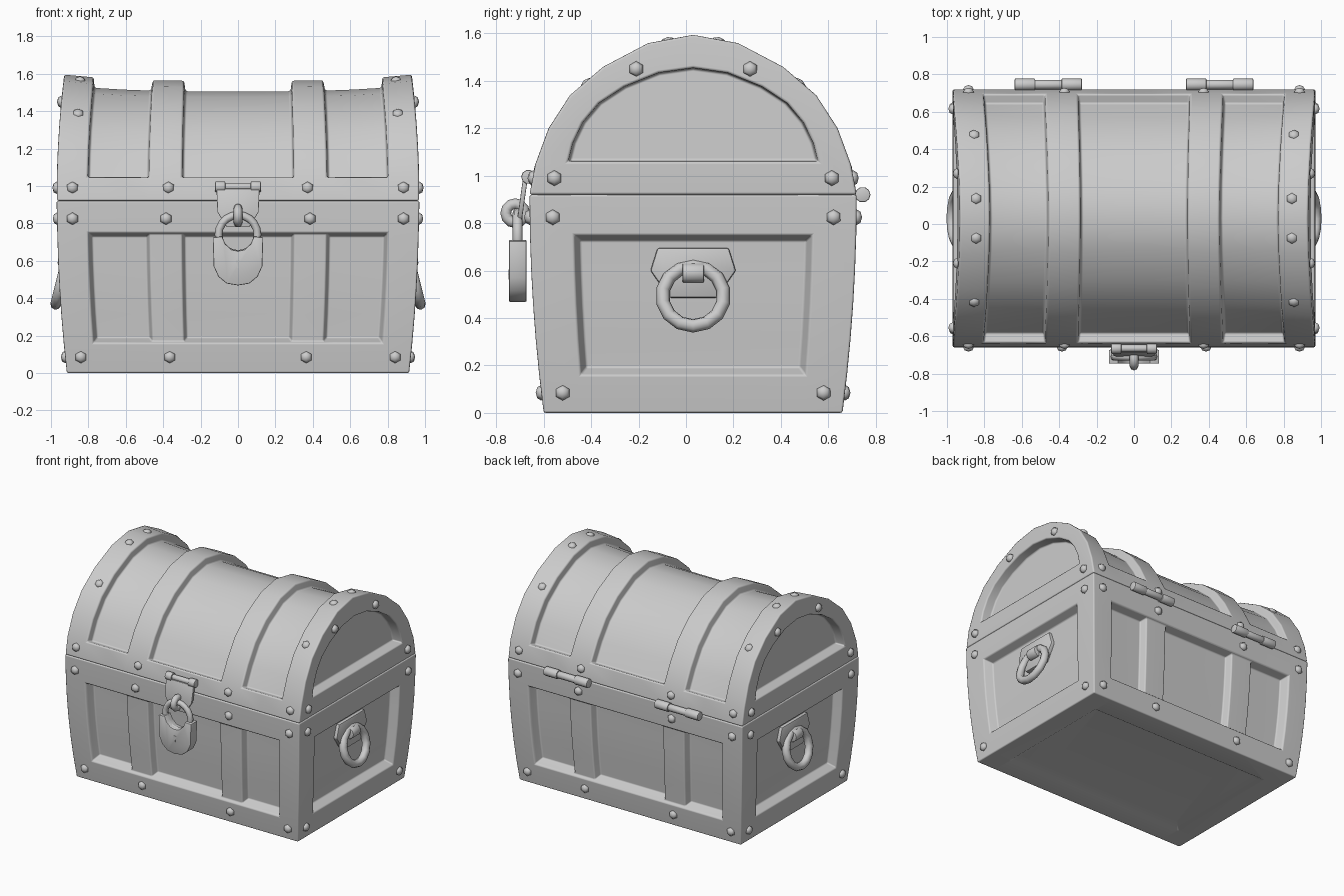
import bpy, bmesh
from math import pi, radians
from mathutils import Vector, Matrix

if "Cube" in bpy.data.objects:
    bpy.data.objects.remove(bpy.data.objects["Cube"])

CY = 0.03          # chest centre in y
SEAM = 0.92        # height where lid meets body


def finish(bm, name, angle=35, bevel=0.0):
    bmesh.ops.recalc_face_normals(bm, faces=bm.faces)
    if bevel:
        sharp = [e for e in bm.edges if len(e.link_faces) == 2 and e.calc_face_angle() > 0.65]
        bmesh.ops.bevel(bm, geom=sharp, offset=bevel, segments=2, profile=0.5,
                        affect='EDGES', clamp_overlap=False)
    me = bpy.data.meshes.new(name)
    bm.to_mesh(me)
    bm.free()
    ob = bpy.data.objects.new(name, me)
    bpy.context.collection.objects.link(ob)
    smooth(ob, angle)
    return ob


def smooth(ob, angle=35):
    bpy.ops.object.select_all(action='DESELECT')
    ob.select_set(True)
    bpy.context.view_layer.objects.active = ob
    bpy.ops.object.shade_smooth_by_angle(angle=radians(angle))


def weight_normals(ob):
    ob.modifiers.new("even_shading", 'WEIGHTED_NORMAL').keep_sharp = True


def prism(name, outline, depth, place, bevel=0.0):
    """Extrude a 2D outline; place(a, b, d) maps it to the world."""
    bm = bmesh.new()
    n = len(outline)
    lo = [bm.verts.new(place(a, b, 0)) for a, b in outline]
    hi = [bm.verts.new(place(a, b, depth)) for a, b in outline]
    bm.faces.new(lo)
    bm.faces.new(hi)
    for i in range(n):
        j = (i + 1) % n
        bm.faces.new((lo[i], lo[j], hi[j], hi[i]))
    return finish(bm, name, bevel=bevel)


def torus(name, loc, rot, major, minor, seg=16):
    bpy.ops.mesh.primitive_torus_add(location=loc, rotation=rot, major_radius=major,
                                     minor_radius=minor, major_segments=seg, minor_segments=8)
    bpy.context.object.name = name
    smooth(bpy.context.object, 60)


def rod(name, centre, parts):
    """Cylinders along x: (offset, length, radius)."""
    bm = bmesh.new()
    for off, length, r in parts:
        m = Matrix.Translation(Vector(centre) + Vector((off, 0, 0))) @ Matrix.Rotation(pi / 2, 4, 'Y')
        bmesh.ops.create_cone(bm, cap_ends=True, segments=10, radius1=r, radius2=r, depth=length, matrix=m)
    return finish(bm, name, 40, 0.006)


def curve(z):
    return 1 - (1 - z / SEAM) ** 2


def hx(z):
    return 0.915 + 0.053 * curve(z) if z <= SEAM else 0.97 - 0.04 * ((z - SEAM) / 0.67) ** 2


def hy(z):
    return 0.63 + 0.06 * curve(z)


# Body: tapered box with recessed panels between frame and bands
bm = bmesh.new()
bmesh.ops.create_cube(bm, size=2)
for v in bm.verts:
    v.co.z = (v.co.z + 1) * SEAM / 2
cuts = ((0, (-.83, -.49, -.31, .31, .49, .83)), (1, (-.73, .73)), (2, (.16, .31, .455, .6, .75)))
for axis, places in cuts:
    for p in places:
        co = Vector((0, 0, 0))
        no = Vector((0, 0, 0))
        co[axis], no[axis] = p, 1
        bmesh.ops.bisect_plane(bm, geom=bm.verts[:] + bm.edges[:] + bm.faces[:], plane_co=co, plane_no=no)
bm.normal_update()
field, cells, ends, base = [], [], [], []
for f in bm.faces:
    c, n = f.calc_center_median(), f.normal
    inside = .16 < c.z < .75
    if abs(n.y) > .9 and abs(c.x) < .83 and inside:
        field.append(f)
        if not .31 < abs(c.x) < .49:
            cells.append(f)
    elif abs(n.x) > .9 and abs(c.y) < .73 and inside:
        ends.append(f)
    elif n.z < -.9 and abs(c.x) < .83 and abs(c.y) < .78:
        base.append(f)
for v in bm.verts:
    z = v.co.z
    v.co = (v.co.x * hx(z), CY + v.co.y * hy(z), z)
for faces, thick, depth in ((field, .006, .018), (cells, .015, .052), (ends, .025, .065), (base, .05, .03)):
    bm.normal_update()
    bmesh.ops.inset_region(bm, faces=faces, thickness=thick, depth=-depth, use_even_offset=True)
weight_normals(finish(bm, "chest_body", 60, bevel=.009))

# Lid: arched rings swept along x, sunken between the bands and at the ends
half = [(.69, .92), (.665, 1.05), (.61, 1.2), (.52, 1.34), (.38, 1.46), (.19, 1.56)]
arch = half + [(0, 1.595)] + [(-y, z) for y, z in reversed(half)]
bm = bmesh.new()


def outer_ring(u):
    ring = []
    for y, z in arch:
        k = 1 - .05 * (1 - abs(u) ** 3) * max(0, min(1, (z - 1.05) / .2))
        ring.append(bm.verts.new((u * hx(z), CY + y * k, SEAM + (z - SEAM) * k)))
    return ring


def end_ring(s, sink, k):
    ring = []
    for y, z in arch:
        zz = 1.06 + (z - SEAM) * .585 * k + (1 - k) * .2
        ring.append(bm.verts.new((s * (hx(zz) - sink), CY + y * .765 * k, zz)))
    return ring


us = (-1, -.83, -.66, -.49, -.31, -.1, .1, .31, .49, .66, .83, 1)
rings = [end_ring(-1, .075, .985), end_ring(-1, 0, 1)] + [outer_ring(u) for u in us]
rings += [end_ring(1, 0, 1), end_ring(1, .075, .985)]
bm.faces.new(rings[0])
bm.faces.new(rings[-1])
sunk = []
for r in range(len(rings) - 1):
    for i in range(len(arch)):
        j = (i + 1) % len(arch)
        f = bm.faces.new((rings[r][i], rings[r][j], rings[r + 1][j], rings[r + 1][i]))
        if 2 <= r < len(us) + 1 and 1 <= i < len(arch) - 2:
            mid = abs(us[r - 2] + us[r - 1]) / 2
            if mid < .31 or .49 < mid < .83:
                sunk.append(f)
bmesh.ops.recalc_face_normals(bm, faces=bm.faces)
bm.normal_update()
bmesh.ops.inset_region(bm, faces=sunk, thickness=.008, depth=-.055, use_even_offset=True)
weight_normals(finish(bm, "chest_lid", 60, bevel=.011))

# Rivets
bm = bmesh.new()


def rivet(loc, normal):
    m = Matrix.Translation(loc) @ Vector(normal).to_track_quat('Z', 'Y').to_matrix().to_4x4()
    bmesh.ops.create_uvsphere(bm, u_segments=6, v_segments=4, radius=.033,
                              matrix=m @ Matrix.Diagonal((1, 1, .7, 1)))


for s in (-1, 1):
    for z, outer, inner, side in ((.085, .84, .365, .55), (.825, .885, .385, .592), (.99, .885, .372, .585)):
        depth = hy(z) if z < SEAM else .675
        for t in (-1, 1):
            rivet((s * outer, CY + t * depth, z), (0, t, 0))
            rivet((s * inner, CY + t * depth, z), (0, t, 0))
            rivet((s * hx(z), CY + t * side, z), (s, 0, 0))
    for t in (-1, 1):
        rivet((s * hx(1.45), CY + t * .24, 1.45), (s, 0, 0))
        rivet((s * .855, CY + t * .445, 1.385), (0, t * .65, .75))
        rivet((s * .845, CY + t * .105, 1.562), (0, t * .15, 1))
finish(bm, "rivets", 70)

# Back hinges
for s in (-1, 1):
    rod("back_hinge", (s * .458, .745, SEAM),
        [(0, .15, .026), (-.125, .11, .033), (.125, .11, .033), (0, .3, .022)])

# Hasp: front hinge, hanging plate and staple
rod("hasp_hinge", (0, -.665, .995), [(0, .24, .02), (-.095, .055, .03), (.095, .055, .03)])
hasp = [(-.115, .985), (.115, .985), (.11, .86), (.06, .78), (-.06, .78), (-.11, .86)]
prism("hasp_plate", hasp, .02, lambda a, b, d: (a, -.668 - (.985 - b) * .14 - d, b), .004)
torus("staple", (0, -.72, .842), (0, pi / 2, 0), .04, .023, 12)

# Padlock
lock = [(-.135, .725), (-.085, .73), (-.068, .69), (-.035, .66), (0, .652), (.035, .66), (.068, .69),
        (.085, .73), (.135, .725), (.13, .57), (.105, .515), (.06, .478), (0, .468),
        (-.06, .478), (-.105, .515), (-.13, .57)]
prism("padlock_body", lock, .075, lambda a, b, d: (a, -.672 - d, b), .006)
torus("padlock_shackle", (0, -.71, .74), (pi / 2, 0, 0), .104, .021, 20)
key = [(-.012, .605), (.012, .605), (.012, .588), (.004, .582), (.006, .562), (-.006, .562), (-.004, .582), (-.012, .588)]
prism("keyhole", key, .003, lambda a, b, d: (a, -.746 - d, b))

# Ring handles on both ends
plate = [(-.18, .6), (-.15, .695), (.15, .695), (.18, .6), (.1, .485), (-.1, .485)]
for s in (-1, 1):
    prism("handle_plate", plate, .05, lambda a, b, d: (s * (.872 + d), CY + a, b), .008)
    eye = rod("handle_eye", (0, 0, 0), [(0, .09, .043)])
    eye.location = (s * .922, CY, .59)
    eye.rotation_euler = (0, 0, pi / 2)
    torus("handle_ring", (s * .943, CY, .493), (0, s * (pi / 2 - radians(14)), 0), .13, .029, 14)
